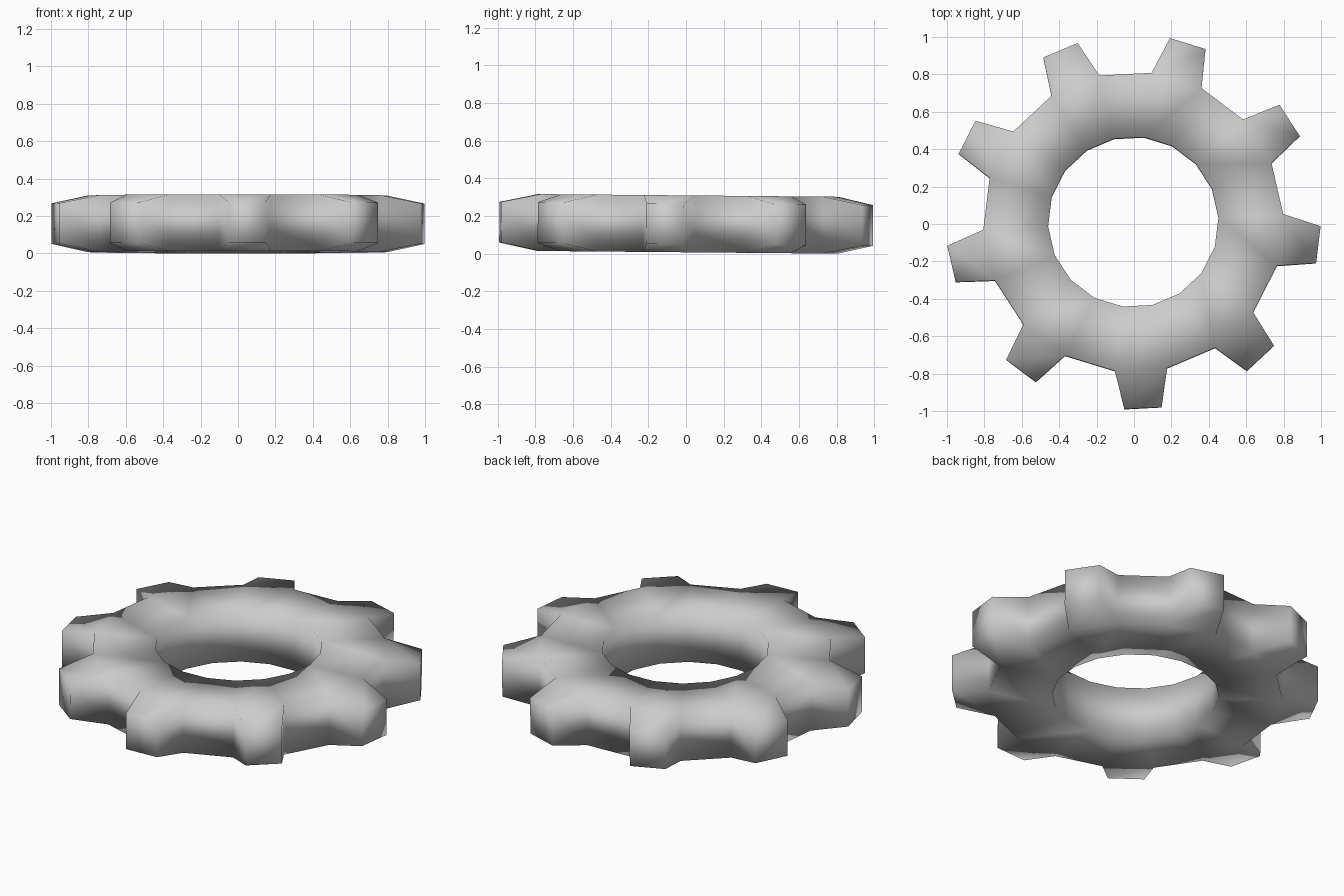
import bpy, bmesh, math
from mathutils import Matrix

if "Cube" in bpy.data.objects:
    bpy.data.objects.remove(bpy.data.objects["Cube"])

TEETH = 9
HALF_H = 0.151            # half thickness of the ring
R_IN, R_OUT, R_TIP = 0.456, 0.803, 1.002
START = math.radians(23)  # first edge of the first tooth
STEP = math.tau / (TEETH * 2)
TIP_HALF = math.radians(5.7)
TIP_HALF_H = 0.108


def polar(bm, r, a, z):
    return bm.verts.new((r * math.cos(a), r * math.sin(a), z))


bm = bmesh.new()

# Ring: a rectangular section swept round 18 segments
n = TEETH * 2
rings = []
for i in range(n):
    a = START + i * STEP
    rings.append([polar(bm, r, a, z) for r, z in (
        (R_IN, -HALF_H), (R_OUT, -HALF_H), (R_OUT, HALF_H), (R_IN, HALF_H))])

for i in range(n):
    p, q = rings[i], rings[(i + 1) % n]
    for k in range(4):
        m = (k + 1) % 4
        if k == 1 and i % 2 == 0:
            # Tooth: tapered block growing out of every other outer face
            mid = START + (i + 0.5) * STEP
            base = [p[1], q[1], q[2], p[2]]
            tip = [polar(bm, R_TIP, mid + s * TIP_HALF, z * TIP_HALF_H)
                   for s, z in ((-1, -1), (1, -1), (1, 1), (-1, 1))]
            for j in range(4):
                h = (j + 1) % 4
                bm.faces.new((base[j], base[h], tip[h], tip[j]))
            bm.faces.new(tip)
        else:
            bm.faces.new((p[k], q[k], q[m], p[m]))

bmesh.ops.recalc_face_normals(bm, faces=bm.faces[:])
for f in bm.faces:
    f.smooth = True

# Slight forward tilt, then rest on the ground
bm.transform(Matrix.Translation((-0.004, 0.01, 0)) @ Matrix.Rotation(-0.009, 4, 'X'))
low = min(v.co.z for v in bm.verts)
bm.transform(Matrix.Translation((0, 0, -low)))

mesh = bpy.data.meshes.new("gear_wheel")
bm.to_mesh(mesh)
bm.free()
gear = bpy.data.objects.new("gear_wheel", mesh)
bpy.context.collection.objects.link(gear)

grey = bpy.data.materials.new("light_grey")
grey.diffuse_color = (0.6, 0.6, 0.6, 1)
grey.use_nodes = True
grey.node_tree.nodes["Principled BSDF"].inputs["Base Color"].default_value = grey.diffuse_color
mesh.materials.append(grey)
